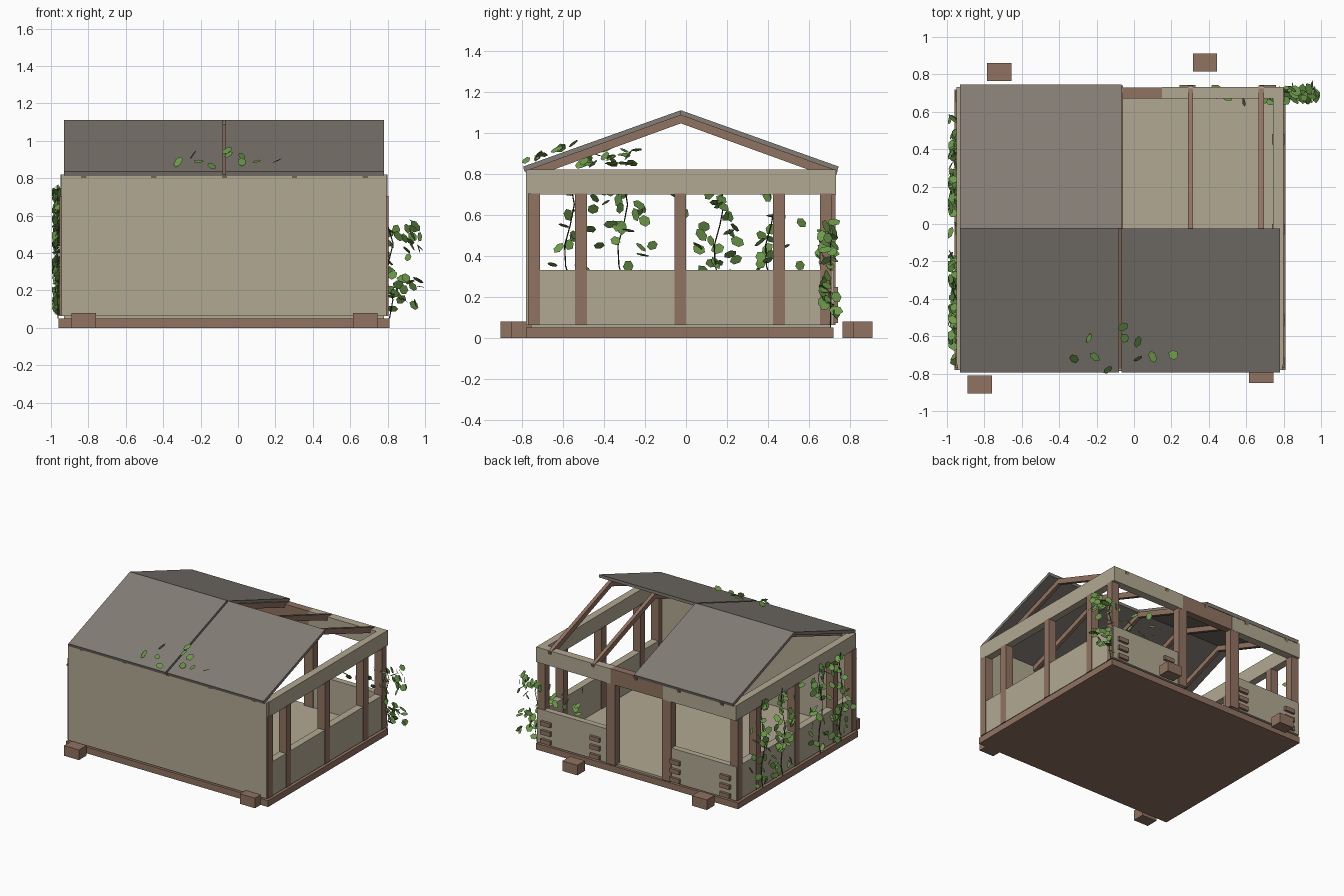
import bpy, bmesh, math, random
from mathutils import Vector, Matrix

if "Cube" in bpy.data.objects:
    bpy.data.objects.remove(bpy.data.objects["Cube"])
random.seed(4)


def material(name, *rgb):
    linear = [(c / 255 / 12.92) if c < 11 else ((c / 255 + 0.055) / 1.055) ** 2.4 for c in rgb]
    m = bpy.data.materials.new(name)
    m.use_nodes = True
    m.diffuse_color = (*linear, 1)
    m.node_tree.nodes["Principled BSDF"].inputs["Base Color"].default_value = (*linear, 1)
    return m


PLASTER = material("plaster beige", 178, 169, 147)
WOOD = material("timber brown", 144, 115, 97)
SLATE = material("roof grey", 131, 125, 117)
LEAF = material("leaf green", 110, 154, 76)
STEM = material("stem dark green", 52, 62, 38)


def finish(name, bm, mat):
    me = bpy.data.meshes.new(name)
    bm.to_mesh(me)
    bm.free()
    ob = bpy.data.objects.new(name, me)
    bpy.context.collection.objects.link(ob)
    me.materials.append(mat)
    return ob


def box(name, mat, x0, x1, y0, y1, z0, z1):
    bm = bmesh.new()
    size = Matrix.Diagonal((x1 - x0, y1 - y0, z1 - z0, 1))
    mid = Matrix.Translation(((x0 + x1) / 2, (y0 + y1) / 2, (z0 + z1) / 2))
    bmesh.ops.create_cube(bm, size=1, matrix=mid @ size)
    return finish(name, bm, mat)


RIDGE_Y, RIDGE_Z, SLOPE = -0.025, 1.11, 0.357


def sloped(name, mat, x0, x1, y_end, drop, thick):
    """Slab following one roof slope, hanging below the roof line by drop."""
    eave = RIDGE_Z - SLOPE * abs(y_end - RIDGE_Y) - drop
    top = RIDGE_Z - drop
    nudge = math.copysign(thick * SLOPE * 0.9, RIDGE_Y - y_end)
    profile = [(RIDGE_Y, top), (y_end, eave), (y_end + nudge, eave - thick), (RIDGE_Y, top - thick)]
    bm = bmesh.new()
    face = bm.faces.new([bm.verts.new((x0, y, z)) for y, z in profile])
    ext = bmesh.ops.extrude_face_region(bm, geom=[face])
    verts = [v for v in ext["geom"] if isinstance(v, bmesh.types.BMVert)]
    bmesh.ops.translate(bm, verts=verts, vec=(x1 - x0, 0, 0))
    bmesh.ops.recalc_face_normals(bm, faces=bm.faces)
    return finish(name, bm, mat)


# Base, floor and loose footing blocks
box("base_frame", WOOD, -0.96, 0.81, -0.78, 0.72, 0, 0.05)
box("floor", PLASTER, -0.93, 0.78, -0.755, 0.70, 0.05, 0.065)
for x, y in ((-0.825, -0.858), (0.68, -0.803), (-0.72, 0.812), (0.38, 0.863)):
    box("footing_block", WOOD, x - 0.065, x + 0.065, y - 0.048, y + 0.048, 0, 0.08)

# Solid front wall
box("front_wall", PLASTER, -0.945, 0.795, -0.78, -0.755, 0.062, 0.82)

# Side walls: low panel, posts, top beam
for side, x0, x1 in (("left", -0.95, -0.892), ("right", 0.742, 0.80)):
    box(side + "_panel", PLASTER, x0, x1, -0.755, 0.70, 0.062, 0.33)
    box(side + "_beam", PLASTER, x0, x1, -0.755, 0.69, 0.70, 0.82)
    for y in (-0.742, -0.513, -0.028, 0.453, 0.683):
        box(side + "_post", WOOD, x0 - 0.004, x1 + 0.004, y - 0.029, y + 0.029, 0.062, 0.705)

# Back wall: two low panels with pegs, door posts, beams
for x0, x1 in ((-0.95, -0.31), (0.13, 0.80)):
    box("back_panel", PLASTER, x0, x1, 0.675, 0.722, 0.062, 0.33)
for x in (-0.855, -0.416, 0.285, 0.715):
    for z in (0.09, 0.16, 0.23):
        box("back_peg", WOOD, x - 0.043, x + 0.043, 0.715, 0.742, z - 0.017, z + 0.017)
for x in (-0.34, 0.15):
    box("door_post", WOOD, x - 0.04, x + 0.04, 0.67, 0.73, 0.062, 0.70)
box("back_beam_left", PLASTER, 0.15, 0.80, 0.67, 0.732, 0.70, 0.82)
box("back_beam_right", PLASTER, -0.95, -0.31, 0.67, 0.732, 0.70, 0.82)
box("door_lintel", WOOD, -0.31, 0.15, 0.672, 0.73, 0.70, 0.82)

# Roof: rafters on both slopes, three of four panels in place
for x in (-0.825, -0.45, -0.072, 0.302, 0.68):
    for y in (-0.785, 0.74):
        sloped("rafter", WOOD, x - 0.014, x + 0.014, y, 0.022, 0.042)
for x0, x1, y in ((-0.93, -0.08, -0.795), (-0.066, 0.78, -0.795), (-0.93, -0.066, 0.745)):
    sloped("roof_panel", SLATE, x0, x1, y, 0, 0.024)


def roof_z(y):
    return RIDGE_Z - SLOPE * abs(y - RIDGE_Y)


def leaves(name, spots, facing):
    """Flat six-sided leaves at the given spots, tilted at random from facing."""
    bm = bmesh.new()
    for spot in spots:
        jitter = Vector([random.uniform(-0.75, 0.75) for _ in range(3)])
        turn = (Vector(facing) + jitter).to_track_quat('Z', 'Y').to_matrix()
        spin = random.uniform(0, math.tau)
        long, wide = random.uniform(0.026, 0.037), random.uniform(0.02, 0.028)
        verts = []
        for k in range(6):
            a = k * math.tau / 6
            flat = Matrix.Rotation(spin, 3, 'Z') @ Vector((long * math.cos(a), wide * math.sin(a), 0))
            p = Vector(spot) + turn @ flat
            p.x = max(-0.995, min(1.0, p.x))
            verts.append(bm.verts.new(p))
        bm.faces.new(verts)
    return finish(name, bm, LEAF)


def stem(name, points):
    cu = bpy.data.curves.new(name, 'CURVE')
    cu.dimensions = '3D'
    cu.bevel_depth = 0.003
    cu.bevel_resolution = 0
    sp = cu.splines.new('POLY')
    sp.points.add(len(points) - 1)
    for p, co in zip(sp.points, points):
        p.co = (*co, 1)
    cu.materials.append(STEM)
    ob = bpy.data.objects.new(name, cu)
    bpy.context.collection.objects.link(ob)


# Climbing vines on the left wall
rnd, gauss = random.uniform, random.gauss
for y in (-0.57, -0.31, 0.16, 0.41):
    stem("wall_vine_stem", [(-0.962, y + 0.025 * math.sin(k * 1.3), 0.05 + k * 0.1) for k in range(8)])
    spots = [(rnd(-0.985, -0.95), max(-0.74, min(0.64, gauss(y, 0.09))), rnd(0.08, 0.75))
             for _ in range(35)]
    leaves("wall_vine_leaves", spots, (-0.9, 0, 0.35))

# Vine around the back left corner
stem("corner_vine_stem", [(0.81 + 0.02 * math.sin(k * 2), 0.705, 0.05 + k * 0.1) for k in range(6)])
spots = [(rnd(0.78, 0.975), rnd(0.65, 0.735), rnd(0.09, 0.58)) for _ in range(42)]
spots += [(rnd(0.4, 0.8), rnd(0.65, 0.745), rnd(0.36, 0.6)) for _ in range(14)]
spots += [(0.972, 0.68, 0.43), (0.975, 0.69, 0.22)]
leaves("corner_vine_leaves", spots, (0.4, 0.5, 0.6))

# Sprigs on top of the front roof slope and beneath it
spots = []
for x, y in ((-0.32, -0.72), (-0.21, -0.71), (-0.14, -0.78), (-0.06, -0.55), (-0.05, -0.61),
             (0.02, -0.63), (0.02, -0.72), (0.1, -0.71), (0.21, -0.7), (-0.24, -0.61)):
    spots.append((x, y, roof_z(y) + 0.025))
leaves("roof_leaves", spots, (0, -0.4, 1))
spots = [(rnd(-0.33, 0.2), y, rnd(0.845, min(0.92, roof_z(y) - 0.06)))
         for y in [rnd(-0.56, -0.23) for _ in range(24)]]
leaves("under_roof_leaves", spots, (0, -0.2, 1))
